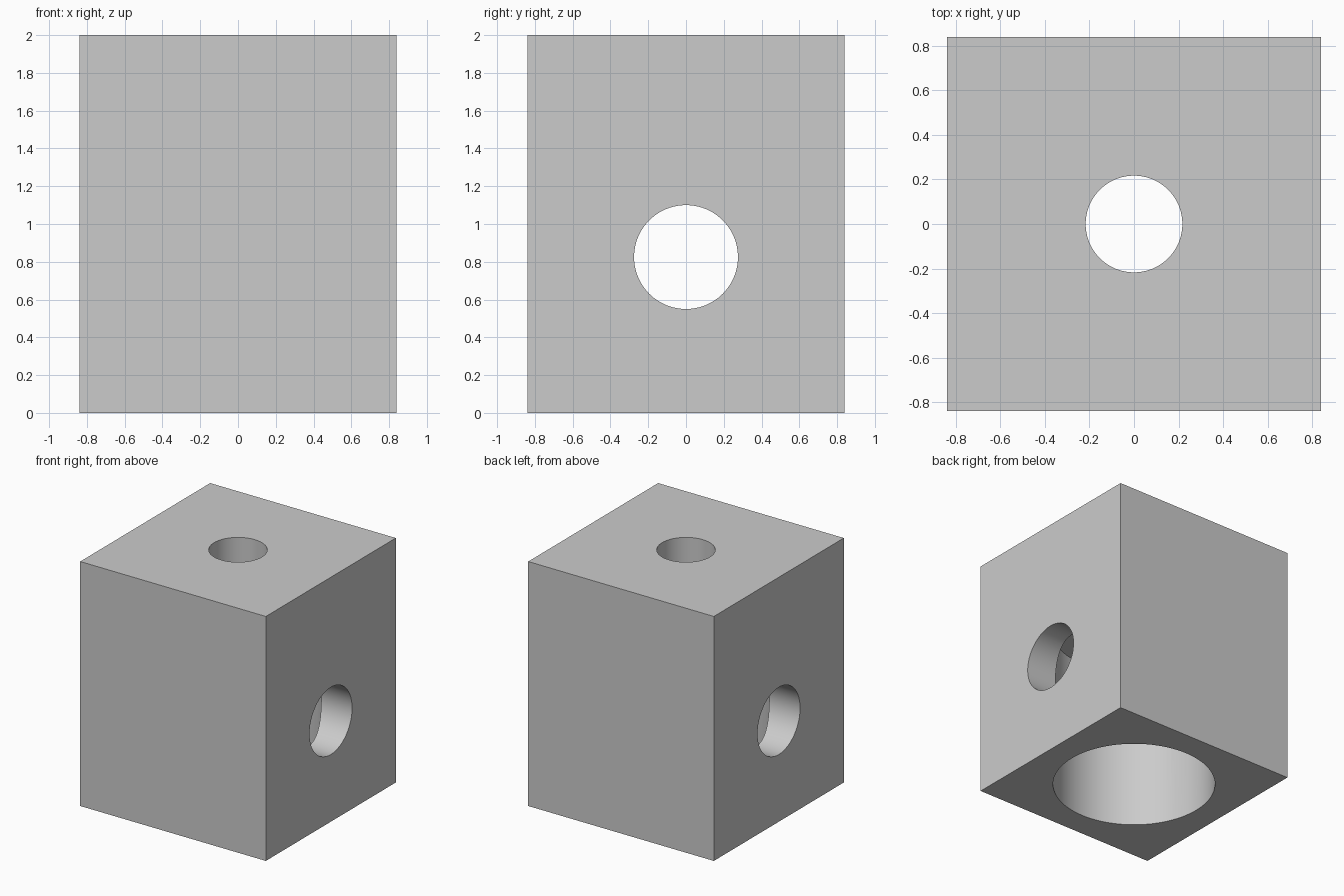
import bpy
from math import pi

default = bpy.data.objects.get("Cube")
if default:
    bpy.data.objects.remove(default, do_unlink=True)

WIDTH, HEIGHT = 1.68, 2.0

grey = bpy.data.materials.new("light_grey")
grey.use_nodes = True
colour = (0.6, 0.6, 0.6, 1)
grey.diffuse_color = colour
grey.node_tree.nodes["Principled BSDF"].inputs["Base Color"].default_value = colour

# Solid block
bpy.ops.mesh.primitive_cube_add(size=1, location=(0, 0, HEIGHT / 2))
block = bpy.context.object
block.name = "bored_block"
block.scale = (WIDTH, WIDTH, HEIGHT)
bpy.ops.object.transform_apply(location=True, rotation=True, scale=True)
block.data.materials.append(grey)


def drill(name, radius, length, centre, rotation=(0, 0, 0)):
    """Cut a round hole through the block."""
    bpy.ops.mesh.primitive_cylinder_add(
        vertices=96, radius=radius, depth=length, location=centre, rotation=rotation)
    cutter = bpy.context.object
    cutter.name = name
    cutter.hide_render = True
    cutter.data.materials.append(grey)
    cut = block.modifiers.new(name, 'BOOLEAN')
    cut.operation = 'DIFFERENCE'
    cut.solver = 'EXACT'
    cut.object = cutter
    bpy.context.view_layer.objects.active = block
    bpy.ops.object.modifier_apply(modifier=cut.name)
    bpy.data.objects.remove(cutter, do_unlink=True)


# Wide blind bore from below, narrow hole on top, cross hole side to side
drill("bottom_bore", 0.625, 2.7, (0, 0, 0))
drill("top_hole", 0.217, 1.2, (0, 0, 1.8))
drill("cross_hole", 0.275, 2.4, (0, 0, 0.825), (0, pi / 2, 0))

# Smooth bores with crisp rims
bpy.ops.object.select_all(action='DESELECT')
block.select_set(True)
bpy.context.view_layer.objects.active = block
bpy.ops.object.shade_smooth_by_angle(angle=pi / 6)
